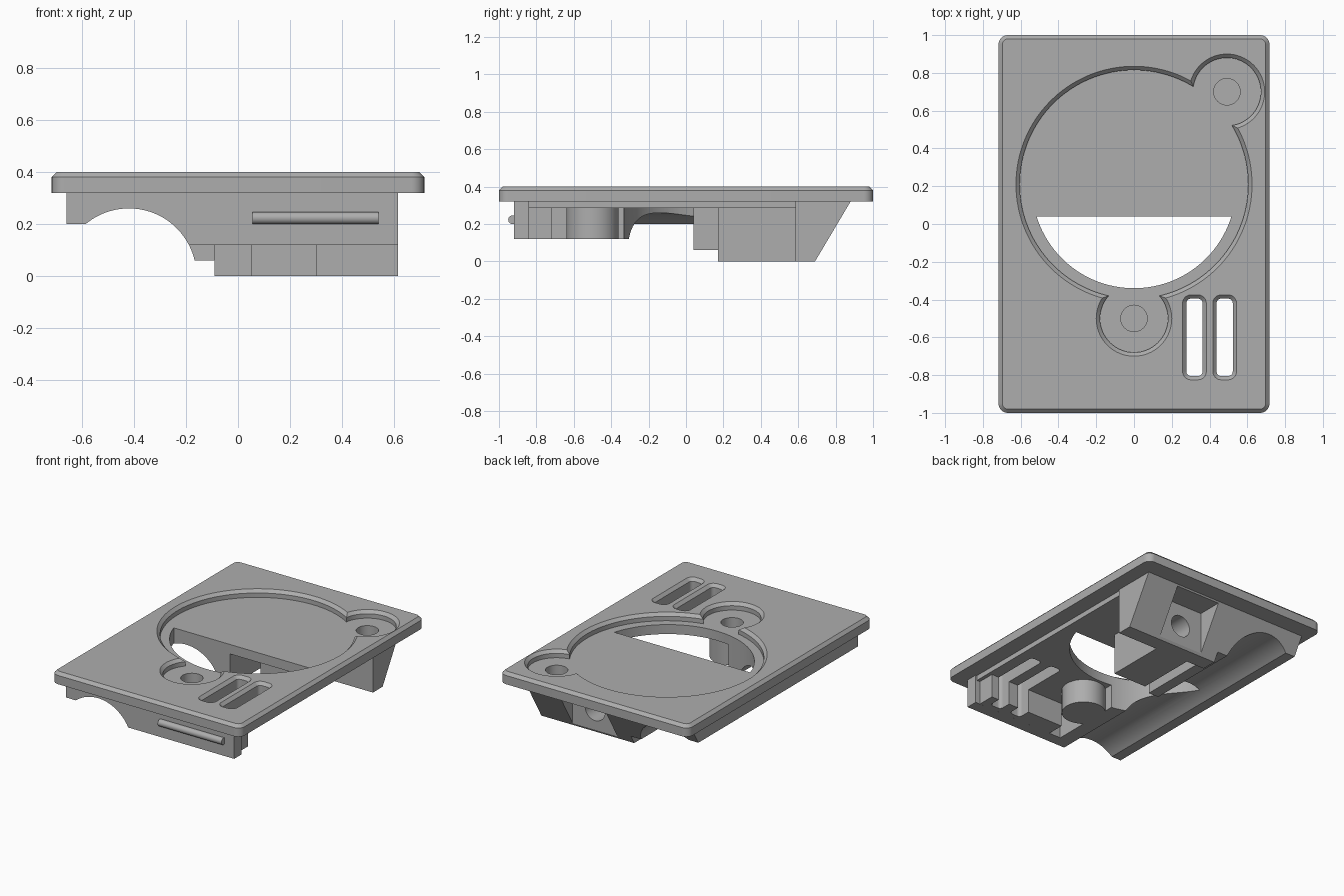
import bpy, bmesh, math

if "Cube" in bpy.data.objects:
    bpy.data.objects.remove(bpy.data.objects["Cube"])

grey = bpy.data.materials.new("plain_grey")
grey.diffuse_color = (0.42, 0.42, 0.42, 1)
grey.use_nodes = True
grey.node_tree.nodes["Principled BSDF"].inputs["Base Color"].default_value = grey.diffuse_color


def layered(name, loops):
    """Solid skinned through matching closed loops of 3D points."""
    bm = bmesh.new()
    rings = [[bm.verts.new(p) for p in loop] for loop in loops]
    n = len(rings[0])
    for a, b in zip(rings, rings[1:]):
        for i in range(n):
            j = (i + 1) % n
            bm.faces.new((a[i], a[j], b[j], b[i]))
    bm.faces.new(rings[0][::-1])
    bm.faces.new(rings[-1])
    bmesh.ops.recalc_face_normals(bm, faces=bm.faces)
    me = bpy.data.meshes.new(name)
    bm.to_mesh(me)
    bm.free()
    me.materials.append(grey)
    ob = bpy.data.objects.new(name, me)
    bpy.context.collection.objects.link(ob)
    return ob


def box(name, x0, x1, y0, y1, z0, z1):
    pts = [(x0, y0), (x1, y0), (x1, y1), (x0, y1)]
    return layered(name, [[(x, y, z) for x, y in pts] for z in (z0, z1)])


def along_x(name, yz, x0, x1):
    return layered(name, [[(x, y, z) for y, z in yz] for x in (x0, x1)])


def along_y(name, xz, y0, y1):
    return layered(name, [[(x, y, z) for x, z in xz] for y in (y0, y1)])


def circle(cx, cy, r, n=64):
    return [(cx + r * math.cos(2 * math.pi * i / n), cy + r * math.sin(2 * math.pi * i / n)) for i in range(n)]


def disc(name, cx, cy, levels, n=64):
    """Turned solid from (radius, z) levels."""
    return layered(name, [[(x, y, z) for x, y in circle(cx, cy, r, n)] for r, z in levels])


def rounded(name, cx, cy, hx, hy, r, levels):
    """Rounded rectangle from (grow, z) levels."""
    loops = []
    for g, z in levels:
        loop = []
        for k, (sx, sy) in enumerate(((1, 1), (-1, 1), (-1, -1), (1, -1))):
            for i in range(9):
                a = math.pi / 2 * (k + i / 8)
                loop.append((cx + sx * (hx - r) + (r + g) * math.cos(a),
                             cy + sy * (hy - r) + (r + g) * math.sin(a), z))
        loops.append(loop)
    return layered(name, loops)


def combine(target, other, op):
    other.hide_render = True
    m = target.modifiers.new("cut", 'BOOLEAN')
    m.operation, m.object, m.solver = op, other, 'EXACT'
    bpy.context.view_layer.update()
    dg = bpy.context.evaluated_depsgraph_get()
    me = bpy.data.meshes.new_from_object(target.evaluated_get(dg))
    target.modifiers.clear()
    target.data = me
    bpy.data.objects.remove(other, do_unlink=True)


# Underside slab
body = box("cover_plate", -0.65, 0.605, -0.91, 1.0, 0.285, 0.335)

# Long side channel with its concave round underside
arc = []
a0, a1 = math.atan2(0.2, -0.167), math.atan2(0.06, 0.253)
for i in range(33):
    a = a0 + (a1 - a0) * i / 32
    arc.append((-0.42 + 0.26 * math.cos(a), 0.26 * math.sin(a)))
profile = [(-0.66, 0.33), (-0.66, 0.2)] + arc + [(-0.09, 0.06), (-0.09, 0.33)]
channel = along_y("channel", profile, -0.92, 1.0)
combine(channel, box("low_trim", -0.4, 0.1, -1.1, 0.04, -0.1, 0.12), 'DIFFERENCE')
combine(body, channel, 'UNION')

# Front wall, slot block, boss, middle block and back block
for part in (
    box("front_wall", -0.12, 0.615, -0.92, -0.84, 0.12, 0.331),
    box("slot_block", 0.0, 0.58, -0.9, -0.72, 0.1201, 0.3),
    disc("boss", 0, -0.5, [(0.14, 0.12), (0.14, 0.3)]),
    box("middle_block", 0.05, 0.305, 0.17, 0.6, 0.0, 0.3),
    box("back_block", -0.09, 0.615, 0.585, 1.01, 0.0, 0.332),
):
    combine(body, part, 'UNION')

# Sloped back, with an upright pocket and round bore
s = 0.19 / 0.32
slope = along_x("slope_cut", [(0.69 - 0.2 * s, -0.2), (1.3, -0.2), (1.3, 0.5), (0.69 + 0.5 * s, 0.5)], -1, 1)
combine(body, slope, 'DIFFERENCE')
combine(body, box("pocket_cut", 0.03, 0.37, 0.70, 1.2, -0.1, 0.31), 'DIFFERENCE')
bore = along_y("bore_cut", circle(0.2, 0.155, 0.075, 40), 0.5, 1.2)
combine(body, bore, 'DIFFERENCE')

# Top plate with rounded corners and chamfered rim
plate = rounded("plate", 0, 0, 0.717, 1.0, 0.05, [(0, 0.32), (0, 0.38), (-0.02, 0.4)])
combine(body, plate, 'UNION')

# Round recess with two lobes, each with a chamfered lip
for x, y, r in ((0, 0.21, 0.605), (0.492, 0.70, 0.18), (0, -0.5, 0.18)):
    n = 128 if r > 0.5 else 64
    lip = disc("recess_cut", x, y, [(r, 0.35), (r, 0.38), (r + 0.04, 0.42)], n)
    combine(body, lip, 'DIFFERENCE')

# Blind screw holes in the lobes
for x, y in ((0.492, 0.70), (0, -0.5)):
    combine(body, disc("hole_cut", x, y, [(0.07, 0.25), (0.07, 0.5)], 40), 'DIFFERENCE')

# Through opening: lower part of a circle below a straight edge
t = math.asin((0.04 - 0.2) / 0.54)
seg = []
for i in range(65):
    a = math.pi - t + (math.pi + 2 * t) * i / 64
    seg.append((0.54 * math.cos(a), 0.2 + 0.54 * math.sin(a)))
opening = layered("opening_cut", [[(x, y, z) for x, y in seg] for z in (-0.2, 0.6)])
combine(body, opening, 'DIFFERENCE')

# Two slots with chamfered mouths
for x in (0.32, 0.48):
    slot = rounded("slot_cut", x, -0.6, 0.043, 0.205, 0.025, [(0, -0.1), (0, 0.38), (0.04, 0.42)])
    combine(body, slot, 'DIFFERENCE')

# Rounded latch bar on the front wall
bar = along_x("latch_bar", [(-0.927 + y, 0.223 + z) for y, z in circle(0, 0, 0.0235, 24)], 0.055, 0.54)

for ob in (body, bar):
    bpy.ops.object.select_all(action='DESELECT')
    ob.select_set(True)
    bpy.context.view_layer.objects.active = ob
    bpy.ops.object.shade_smooth_by_angle(angle=math.radians(25))
